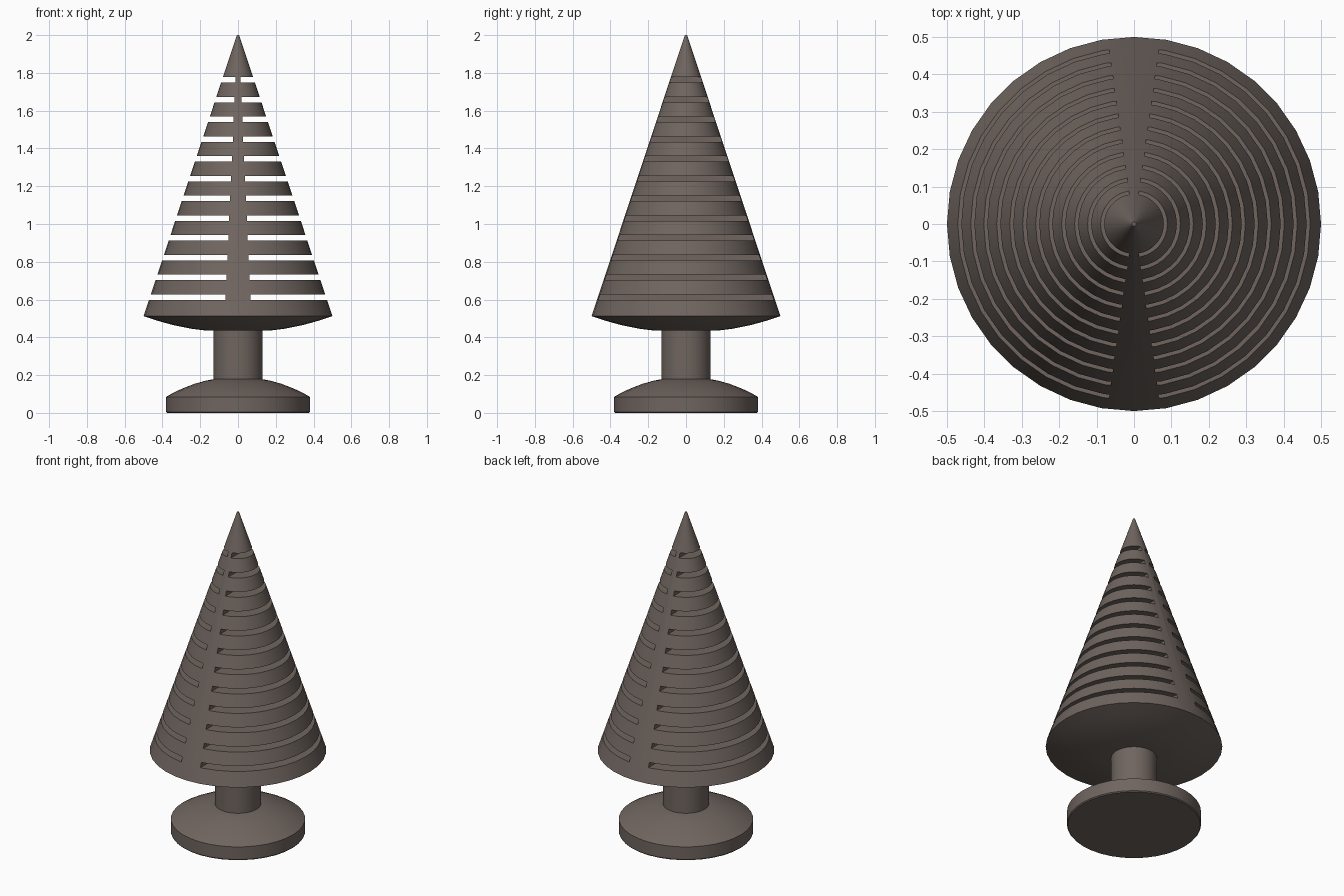
import bpy, bmesh, math

if "Cube" in bpy.data.objects:
    bpy.data.objects.remove(bpy.data.objects["Cube"])

SIDES = 36

mat = bpy.data.materials.new("warm grey brown")
mat.diffuse_color = (0.16, 0.13, 0.115, 1)
mat.use_nodes = True
mat.node_tree.nodes["Principled BSDF"].inputs["Base Color"].default_value = mat.diffuse_color


def add_object(name, bm):
    bmesh.ops.recalc_face_normals(bm, faces=bm.faces)
    mesh = bpy.data.meshes.new(name)
    bm.to_mesh(mesh)
    bm.free()
    mesh.materials.append(mat)
    obj = bpy.data.objects.new(name, mesh)
    bpy.context.collection.objects.link(obj)
    return obj


def lathe(name, profile):
    """Closed solid of revolution from (radius, height) rings, capped at both ends."""
    bm = bmesh.new()
    rings = [[bm.verts.new((r * math.cos(2 * math.pi * k / SIDES),
                            r * math.sin(2 * math.pi * k / SIDES), z))
              for k in range(SIDES)] for r, z in profile]
    for low, high in zip(rings, rings[1:]):
        for k in range(SIDES):
            n = (k + 1) % SIDES
            bm.faces.new((low[k], low[n], high[n], high[k]))
    bm.faces.new(rings[0])
    bm.faces.new(rings[-1])
    return add_object(name, bm)


def smooth(obj):
    bpy.ops.object.select_all(action='DESELECT')
    obj.select_set(True)
    bpy.context.view_layer.objects.active = obj
    bpy.ops.object.shade_smooth_by_angle(angle=math.radians(30))


# Round foot with a domed top
foot = lathe("foot", [(0.375, 0), (0.38, 0.006), (0.38, 0.085), (0.34, 0.108),
                      (0.29, 0.131), (0.23, 0.154), (0.17, 0.171), (0.12, 0.18)])

# Trunk
trunk = lathe("trunk", [(0.13, 0.17), (0.13, 0.45)])

# Conical foliage with a domed underside
foliage = lathe("foliage", [(0.18, 0.437), (0.25, 0.446), (0.34, 0.464),
                            (0.42, 0.486), (0.5, 0.512), (0.006, 2.0)])

# Slots sawn in from both sides, leaving a spine that narrows upward
bm = bmesh.new()
for i in range(12):
    z = 0.613 + 0.1046 * i
    inner = 0.066 - 0.0048 * i
    for side in (-1, 1):
        box = bmesh.ops.create_cube(bm, size=1)["verts"]
        bmesh.ops.scale(bm, vec=(0.6, 1.2, 0.029), verts=box)
        bmesh.ops.translate(bm, vec=(side * (inner + 0.3), 0, z), verts=box)
cutter = add_object("slot_cutter", bm)
cutter.hide_render = True

cut = foliage.modifiers.new("slots", 'BOOLEAN')
cut.operation = 'DIFFERENCE'
cut.solver = 'EXACT'
cut.object = cutter
bpy.context.view_layer.objects.active = foliage
foliage.select_set(True)
bpy.ops.object.modifier_apply(modifier="slots")
bpy.data.objects.remove(cutter)

for part in (foot, trunk, foliage):
    smooth(part)
